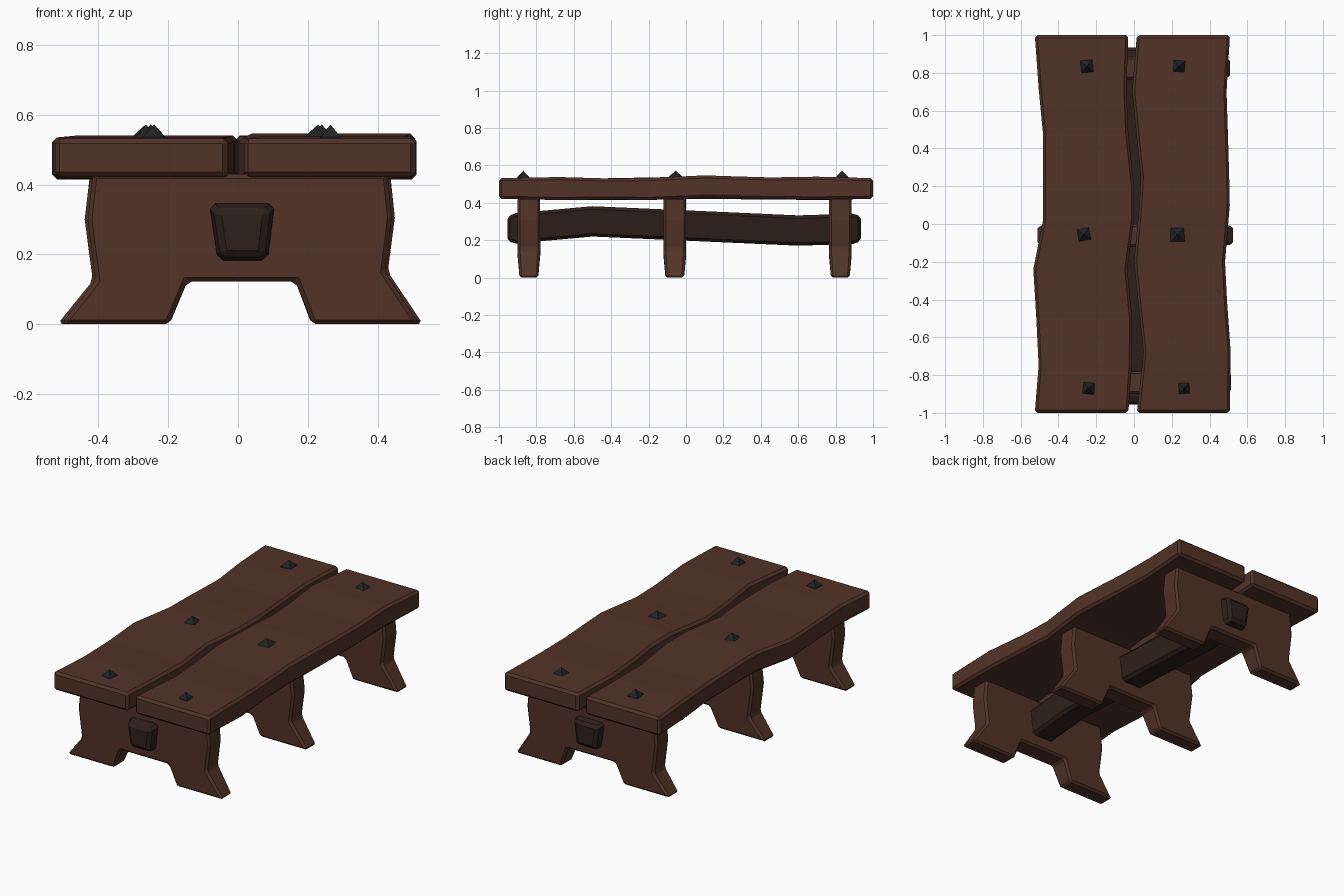
import bpy
import math

if "Cube" in bpy.data.objects:
    bpy.data.objects.remove(bpy.data.objects["Cube"])


def material(name, rgb):
    m = bpy.data.materials.new(name)
    m.diffuse_color = (*rgb, 1)
    m.use_nodes = True
    m.node_tree.nodes["Principled BSDF"].inputs["Base Color"].default_value = m.diffuse_color
    return m


wood = material("wood", (0.085, 0.033, 0.021))
dark_wood = material("dark_wood", (0.028, 0.014, 0.010))
iron = material("iron", (0.014, 0.016, 0.017))


def make(name, verts, faces, mat, bevel=0):
    me = bpy.data.meshes.new(name)
    me.from_pydata(verts, [], faces)
    me.materials.append(mat)
    ob = bpy.data.objects.new(name, me)
    bpy.context.collection.objects.link(ob)
    if bevel:
        b = ob.modifiers.new("bevel", 'BEVEL')
        b.width = bevel
        b.segments = 1
        b.limit_method = 'ANGLE'
        b.angle_limit = math.radians(35)
    return ob


def loft(name, rings, mat, bevel=0):
    """Skin a row of four-cornered rings, ordered from -y to +y."""
    n = len(rings)
    verts = [v for r in rings for v in r]
    faces = [(0, 1, 2, 3), tuple(4 * (n - 1) + k for k in (3, 2, 1, 0))]
    for i in range(n - 1):
        for k in range(4):
            a, b = 4 * i + k, 4 * i + (k + 1) % 4
            faces.append((b, a, a + 4, b + 4))
    return make(name, verts, faces, mat, bevel)


# Top planks: (y, left x, right x, bottom z, top z)
left = [(-1, -.525, -.03, .422, .532), (-.75, -.505, -.012, .418, .535),
        (-.5, -.517, -.01, .415, .53), (-.24, -.533, -.035, .415, .535),
        (.02, -.482, 0, .42, .54), (.2, -.482, 0, .42, .538),
        (.48, -.482, -.03, .418, .53), (.72, -.505, -.04, .415, .535),
        (1, -.525, -.03, .422, .532)]
right = [(-1, .015, .508, .422, .532), (-.68, .05, .512, .415, .538),
         (-.4, .02, .492, .418, .53), (-.2, 0, .482, .415, .533),
         (.1, .028, .507, .428, .547), (.25, .036, .504, .425, .542),
         (.45, .015, .498, .42, .536), (.7, -.01, .49, .418, .54),
         (1, .015, .508, .422, .532)]
for name, rows in (("left_plank", left), ("right_plank", right)):
    loft(name, [[(l, y, b), (r, y, b), (r, y, t), (l, y, t)]
                for y, l, r, b, t in rows], wood, .014)

# Trestle legs: flared feet, arched underside
profile = [(-.42, .43), (-.435, .30), (-.412, .125), (-.512, 0), (-.2, 0),
           (-.148, .122), (.168, .122), (.215, 0), (.525, 0), (.425, .15),
           (.445, .305), (.432, .43)]


def leg(name, y, sx):
    n = len(profile)
    verts = []
    for s in (-1, 1):
        for x, z in profile:
            half = .05 if z == 0 else .06
            verts.append((x * sx, y + s * half, z))
    faces = [tuple(range(n)), tuple(reversed(range(n, 2 * n)))]
    faces += [((i + 1) % n, i, i + n, (i + 1) % n + n) for i in range(n)]
    make(name, verts, faces, wood, .012)


leg("front_leg", -.84, .99)
leg("middle_leg", -.06, 1.01)
leg("back_leg", .825, .98)

# Bowed stretcher beam running through the legs: (y, centre z, scale)
beam = [(-.955, .262, .82), (-.91, .265, 1), (-.5, .302, 1), (0, .28, 1),
        (.6, .253, 1), (.89, .262, 1), (.935, .263, .85)]
loft("stretcher_beam",
     [[(.01 - .068 * s, y, c - .082 * s), (.01 + .075 * s, y, c - .082 * s),
       (.01 + .095 * s, y, c + .08 * s), (.01 - .092 * s, y, c + .08 * s)]
      for y, c, s in beam], dark_wood, .016)

# Pyramid nail heads: (x, y, half size, turn)
nails = [(-.25, .835, .032, 6), (.24, .835, .03, -4), (-.265, -.055, .034, 10),
         (.23, -.055, .04, 2), (-.24, -.87, .03, -6), (.265, -.87, .028, 3)]
for i, (x, y, h, turn) in enumerate(nails):
    verts = []
    for z in (.51, .536):
        for k in range(4):
            a = math.radians(turn + 45 + 90 * k)
            verts.append((x + h * 1.414 * math.cos(a),
                          y + h * 1.414 * math.sin(a), z))
    verts.append((x, y, .572))
    faces = [(3, 2, 1, 0)]
    for k in range(4):
        j = (k + 1) % 4
        faces += [(k, j, j + 4, k + 4), (k + 4, j + 4, 8)]
    make(f"nail_{i + 1}", verts, faces, iron)
